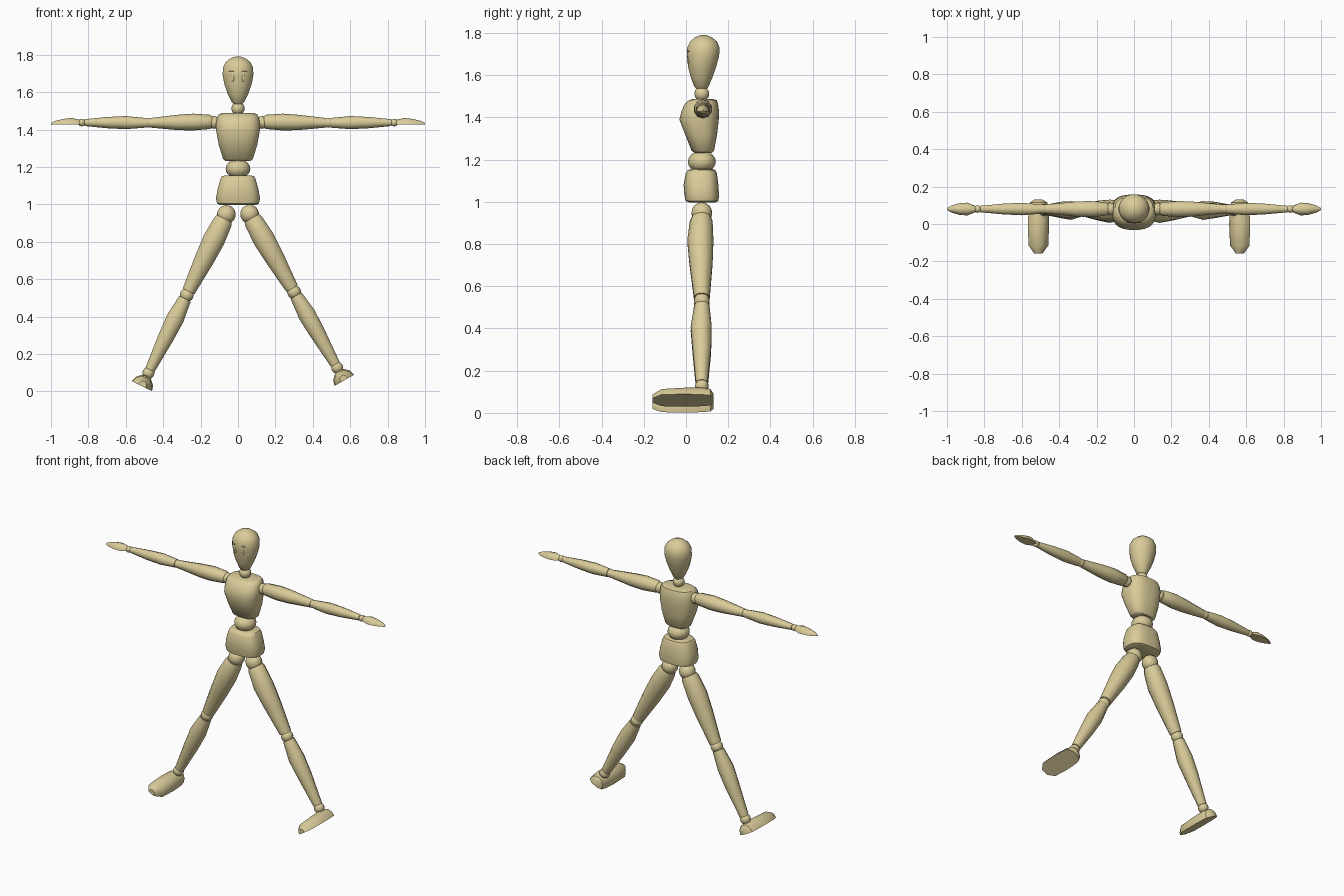
import bpy, bmesh, math
from mathutils import Vector

if "Cube" in bpy.data.objects:
    bpy.data.objects.remove(bpy.data.objects["Cube"])

wood = bpy.data.materials.new("wood")
wood.diffuse_color = (0.70, 0.60, 0.32, 1)
wood.use_nodes = True
wood.node_tree.nodes["Principled BSDF"].inputs["Base Color"].default_value = wood.diffuse_color


def finish(bm, name, loc=(0, 0, 0), tilt=0.0, angle=40):
    bmesh.ops.recalc_face_normals(bm, faces=bm.faces)
    me = bpy.data.meshes.new(name)
    bm.to_mesh(me)
    bm.free()
    me.materials.append(wood)
    ob = bpy.data.objects.new(name, me)
    bpy.context.collection.objects.link(ob)
    ob.location, ob.rotation_euler = loc, (0, tilt, 0)
    bpy.ops.object.select_all(action='DESELECT')
    ob.select_set(True)
    bpy.context.view_layer.objects.active = ob
    bpy.ops.object.shade_smooth_by_angle(angle=math.radians(angle))
    return ob


def loft(name, rings, axes="xyz", n=12, power=2.0, flat=False, sign=1, **kw):
    """Rings are (t, half width u, v min, v max); axes names the u, v, t directions."""
    bm, loops = bmesh.new(), []
    count = n + 1 if flat else n
    for t, hw, v0, v1 in rings:
        loop = []
        for i in range(count):
            a = math.pi * i / n if flat else 2 * math.pi * (i + 0.5) / n
            c, s = math.cos(a), math.sin(a)
            c = math.copysign(abs(c) ** (2 / power), c)
            s = math.copysign(abs(s) ** (2 / power), s)
            v = v0 + (v1 - v0) * s if flat else (v0 + v1) / 2 + (v1 - v0) / 2 * s
            p = dict(zip(axes, (hw * c, v, sign * t)))
            loop.append(bm.verts.new((p["x"], p["y"], p["z"])))
        loops.append(loop)
    for a, b in zip(loops, loops[1:]):
        for i in range(count):
            j = (i + 1) % count
            bm.faces.new((a[i], a[j], b[j], b[i]))
    bm.faces.new(loops[0])
    bm.faces.new(loops[-1])
    return finish(bm, name, **kw)


def ball(name, centre, radii, **kw):
    bm = bmesh.new()
    bmesh.ops.create_uvsphere(bm, u_segments=16, v_segments=10, radius=1)
    for v in bm.verts:
        v.co = Vector(c + r * q for c, r, q in zip(centre, radii, v.co))
    return finish(bm, name, **kw)


def tube(pts):
    """Round limb rings from (t, radius, offset)."""
    return [(t, r, o - r, o + r) for t, r, o in pts]


# Head and neck
loft("head", [(1.533, .018, .052, .098), (1.545, .032, .039, .107),
              (1.59, .055, .022, .126), (1.64, .073, .009, .144),
              (1.69, .083, .003, .158), (1.73, .082, .004, .160),
              (1.76, .067, .019, .148), (1.78, .042, .043, .122),
              (1.79, .014, .068, .097)], n=20)
ball("neck_joint", (0, .075, 1.512), (.035, .035, .035))

# Faint face relief
for s, side in ((-1, "left"), (1, "right")):
    ball("eye_" + side, (s * .028, .011, 1.675), (.008, .006, .019))
    ball("brow_" + side, (s * .028, .012, 1.713), (.020, .006, .004))

# Torso
loft("chest", [(1.232, .066, .042, .124), (1.242, .080, .026, .133),
               (1.32, .104, -.005, .148), (1.39, .117, -.032, .156),
               (1.43, .118, -.022, .157), (1.465, .112, -.006, .152),
               (1.482, .102, .014, .146), (1.488, .085, .035, .125)],
     n=24, power=2.6)
ball("waist_joint", (0, .075, 1.19), (.066, .066, .052))
loft("pelvis", [(.996, .095, .020, .135), (1.004, .112, -.003, .154),
                (1.03, .119, -.008, .157), (1.08, .110, -.012, .154),
                (1.135, .095, -.002, .147), (1.150, .086, .008, .140),
                (1.155, .070, .022, .126)], n=24, power=2.8)

for s, side in ((-1, "left"), (1, "right")):
    # Arm, stretched straight out sideways
    arm = dict(loc=(0, .08, 1.438))
    ball("shoulder_joint_" + side, (s * .128, 0, 0), (.034, .034, .034), **arm)
    loft("upper_arm_" + side, tube([(.137, .030, .003), (.150, .038, .003),
         (.24, .045, .002), (.32, .041, 0), (.475, .025, -.002)]),
         axes="yzx", n=10, sign=s, **arm)
    ball("elbow_joint_" + side, (s * .486, 0, -.002), (.026, .025, .025), **arm)
    loft("forearm_" + side, tube([(.497, .026, -.002), (.60, .035, -.001),
         (.70, .030, -.001), (.822, .018, -.001)]),
         axes="yzx", n=10, sign=s, **arm)
    ball("wrist_joint_" + side, (s * .836, 0, -.001), (.020, .020, .020), **arm)
    loft("hand_" + side, [(.845, .016, -.010, .014), (.89, .034, -.011, .024),
         (.93, .032, -.011, .019), (.975, .019, -.011, .009),
         (1.0, .005, -.011, -.003)], axes="yzx", n=6, flat=True, sign=s, **arm)

    # Leg, built hanging down from the hip and swung outward
    swing = math.radians(29.7 if s > 0 else 26.2)
    leg = dict(loc=(s * .062, .075, .948 if s > 0 else .946), tilt=-s * swing)
    ball("hip_joint_" + side, (0, 0, 0), (.050, .049, .050), **leg)
    loft("thigh_" + side, tube([(-.025, .047, -.002), (-.045, .054, -.003),
         (-.15, .062, -.007), (-.27, .055, -.004), (-.458, .037, 0)]),
         n=10, **leg)
    ball("knee_joint_" + side, (0, 0, -.48), (.037, .037, .037), **leg)
    loft("calf_" + side, tube([(-.502, .036, 0), (-.62, .050, -.003),
         (-.74, .044, 0), (-.925, .028, 0)]), n=10, **leg)
    ball("ankle_joint_" + side, (0, 0, -.945), (.032, .032, .032), **leg)
    b = -1.023
    loft("foot_" + side, [(-.233, .022, b, b + .030), (-.190, .056, b, b + .053),
         (-.08, .060, b, b + .060), (0, .056, b, b + .062),
         (.040, .048, b, b + .056), (.056, .020, b, b + .034)],
         axes="xzy", n=6, flat=True, **leg)
